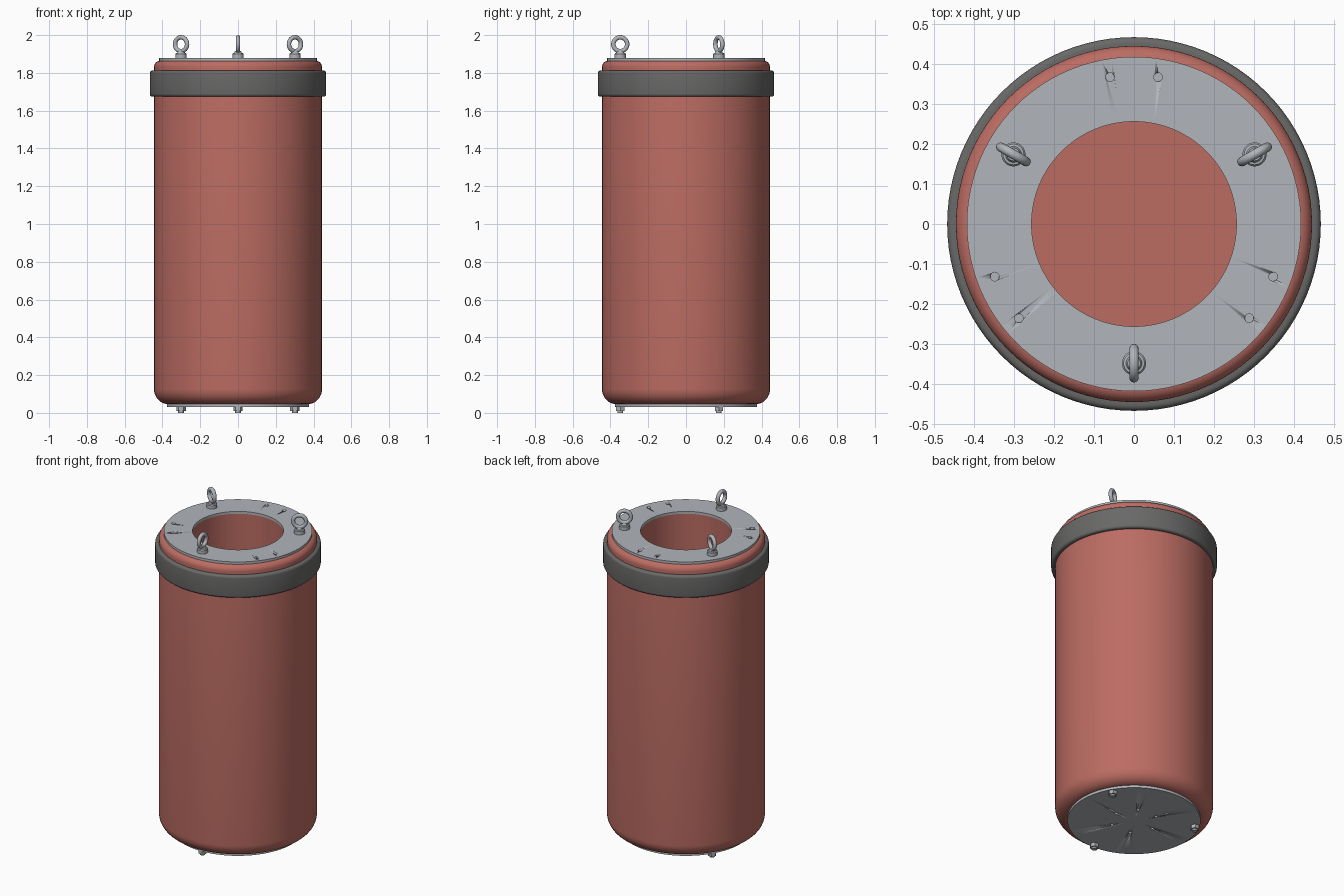
import bpy, bmesh, math
from mathutils import Matrix, Vector

if "Cube" in bpy.data.objects:
    bpy.data.objects.remove(bpy.data.objects["Cube"])


def material(name, rgb):
    m = bpy.data.materials.new(name)
    m.diffuse_color = (*rgb, 1)
    m.use_nodes = True
    m.node_tree.nodes["Principled BSDF"].inputs["Base Color"].default_value = m.diffuse_color
    return m


RED = material("brick_red", (0.50, 0.150, 0.123))
STEEL = material("steel_grey", (0.44, 0.46, 0.49))
RUBBER = material("dark_rubber", (0.14, 0.14, 0.138))


def finish(name, bm, mat):
    bmesh.ops.recalc_face_normals(bm, faces=bm.faces)
    me = bpy.data.meshes.new(name)
    bm.to_mesh(me)
    bm.free()
    ob = bpy.data.objects.new(name, me)
    bpy.context.collection.objects.link(ob)
    me.materials.append(mat)
    bpy.ops.object.select_all(action='DESELECT')
    ob.select_set(True)
    bpy.context.view_layer.objects.active = ob
    bpy.ops.object.shade_smooth_by_angle(angle=math.radians(32))
    return ob


def lathe(bm, profile, segs, closed=False, origin=(0, 0, 0)):
    """Revolve (radius, z) points about a vertical axis."""
    o = Vector(origin)
    rings = []
    for r, z in profile:
        if r == 0:
            rings.append([bm.verts.new(o + Vector((0, 0, z)))] * segs)
        else:
            rings.append([bm.verts.new(o + Vector((r * math.cos(a), r * math.sin(a), z)))
                          for a in (2 * math.pi * i / segs for i in range(segs))])
    pairs = list(zip(rings, rings[1:])) + ([(rings[-1], rings[0])] if closed else [])
    for a, b in pairs:
        for i in range(segs):
            j = (i + 1) % segs
            quad = list(dict.fromkeys((a[i], a[j], b[j], b[i])))
            bm.faces.new(quad)


def arc(cr, cz, rad, a0, a1, n=8, rz=None):
    rz = rz or rad
    angs = [math.radians(a0 + (a1 - a0) * i / n) for i in range(n + 1)]
    return [(cr + rad * math.cos(a), cz + rz * math.sin(a)) for a in angs]


def polar(r, deg):
    return r * math.cos(math.radians(deg)), r * math.sin(math.radians(deg))


def drilled_plate(name, profile, closed, holes, hole_r, z0, z1):
    """Round plate with shallow blind holes."""
    bm = bmesh.new()
    lathe(bm, profile, 96, closed)
    plate = finish(name, bm, STEEL)
    bm = bmesh.new()
    for x, y in holes:
        lathe(bm, [(0, z0), (hole_r, z0), (hole_r, z1), (0, z1)], 16, origin=(x, y, 0))
    cutter = finish(name + "_hole_cutter", bm, STEEL)
    cutter.hide_render = True
    cutter.hide_set(True)
    mod = plate.modifiers.new("holes", 'BOOLEAN')
    mod.operation = 'DIFFERENCE'
    mod.solver = 'EXACT'
    mod.object = cutter


# Body: rounded cylinder with a deep central bore
bm = bmesh.new()
body = [(0, 0.047), (0.36, 0.047)]
body += arc(0.37, 0.127, 0.075, -90, 0, 10, 0.08)
body += arc(0.41, 1.83, 0.035, 0, 90)
body += [(0.257, 1.865), (0.257, 0.10), (0, 0.10)]
lathe(bm, body, 96)
finish("body", bm, RED)

# Rubber band around the top
bm = bmesh.new()
band = [(0.44, 1.674)] + arc(0.452, 1.689, 0.015, -90, 0, 5)
band += arc(0.452, 1.798, 0.015, 0, 90, 5) + [(0.44, 1.813)]
lathe(bm, band, 96, True)
finish("rubber_band", bm, RUBBER)

# Top ring plate and bottom disc plate
drilled_plate("top_ring_plate",
              [(0.256, 1.864), (0.418, 1.864), (0.418, 1.879), (0.256, 1.879)], True,
              [polar(0.372, c + d) for c in (90, 210, 330) for d in (-9.3, 9.3)],
              0.011, 1.867, 1.90)
drilled_plate("bottom_plate",
              [(0, 0.032), (0.375, 0.032), (0.375, 0.048), (0, 0.048)], False,
              [polar(0.133, 60 * i) for i in range(6)], 0.009, 0.01, 0.044)

# Three lifting eyes on top, with matching nuts underneath
for n, deg in enumerate((30, 150, 270), 1):
    x, y = polar(0.348, deg)
    bm = bmesh.new()
    lathe(bm, [(0, 1.876), (0.030, 1.876), (0.030, 1.900), (0.026, 1.905),
               (0.020, 1.906), (0.016, 1.915), (0, 1.915)], 32, origin=(x, y, 0))
    ring = bmesh.new()
    lathe(ring, arc(0.0365, 0, 0.0118, 0, 330, 11), 40, True)
    # stand the ring upright in the radial plane
    ring.transform(Matrix.Translation((x, y, 1.9517))
                   @ Matrix.Rotation(math.radians(deg), 4, 'Z')
                   @ Matrix.Rotation(math.pi / 2, 4, 'X'))
    tmp = bpy.data.meshes.new("ring_part")
    ring.to_mesh(tmp)
    ring.free()
    bm.from_mesh(tmp)
    bpy.data.meshes.remove(tmp)
    finish(f"lifting_eye_{n}", bm, STEEL)

    bm = bmesh.new()
    lathe(bm, [(0, 0.010), (0.025, 0.010), (0.025, 0.034), (0, 0.034)], 6, origin=(x, y, 0))
    lathe(bm, [(0, 0), (0.015, 0), (0.015, 0.02), (0, 0.02)], 24, origin=(x, y, 0))
    finish(f"bottom_nut_{n}", bm, STEEL)
